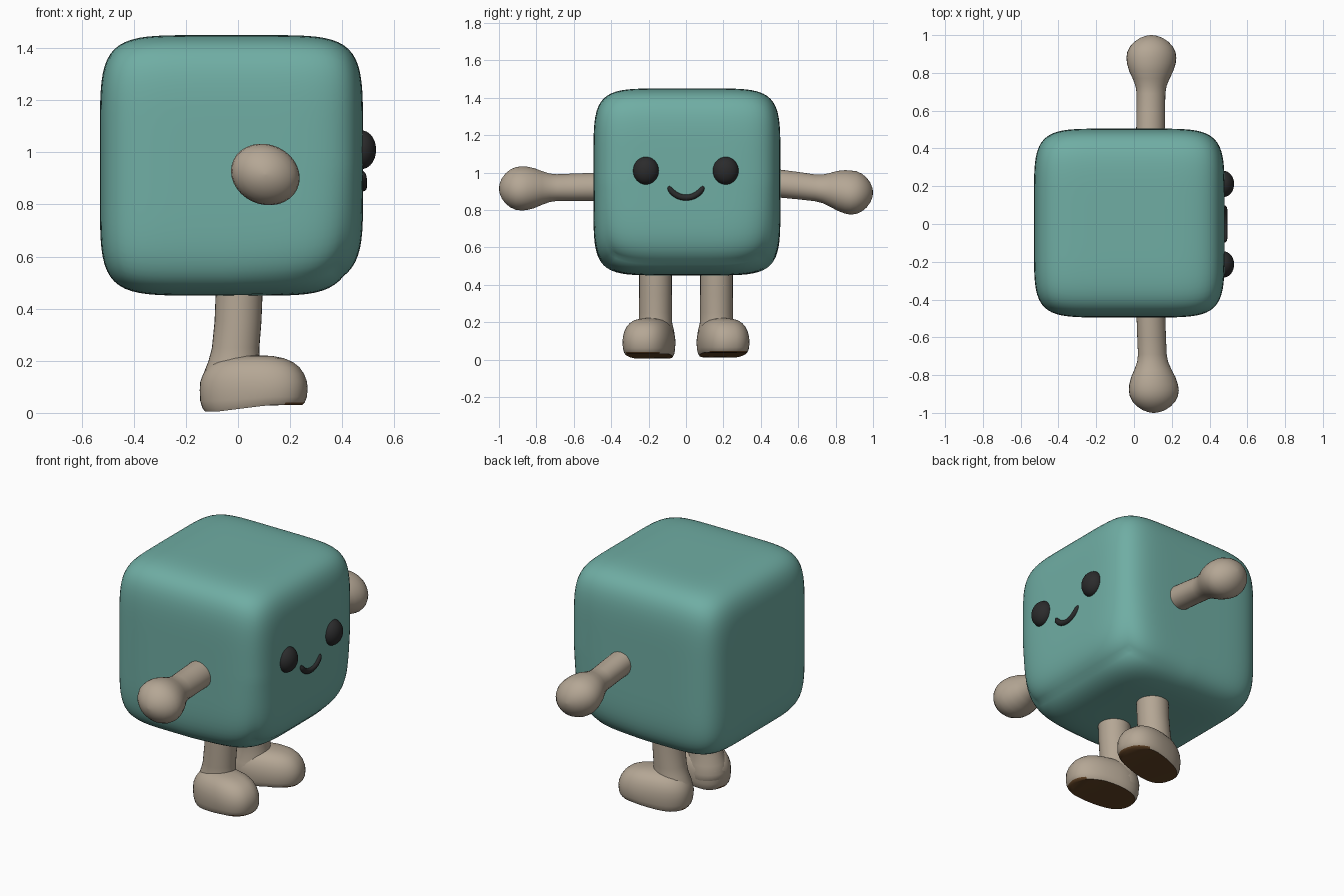
import bpy, bmesh, math
from mathutils import Vector, Matrix

if "Cube" in bpy.data.objects:
    bpy.data.objects.remove(bpy.data.objects["Cube"])


def material(name, rgb):
    m = bpy.data.materials.new(name)
    m.diffuse_color = (*rgb, 1)
    m.use_nodes = True
    m.node_tree.nodes["Principled BSDF"].inputs["Base Color"].default_value = m.diffuse_color
    return m


TEAL = material("teal", (0.16, 0.42, 0.37))
BEIGE = material("beige", (0.46, 0.385, 0.30))
BROWN = material("brown sole", (0.13, 0.06, 0.02))
BLACK = material("black", (0.024, 0.024, 0.025))


def finish(name, bm, mats, angle=50):
    """Turn a bmesh into a smooth shaded object."""
    bmesh.ops.recalc_face_normals(bm, faces=bm.faces[:])
    me = bpy.data.meshes.new(name)
    bm.to_mesh(me)
    bm.free()
    for m in mats:
        me.materials.append(m)
    for p in me.polygons:
        p.use_smooth = True
    me.set_sharp_from_angle(angle=math.radians(angle))
    ob = bpy.data.objects.new(name, me)
    bpy.context.collection.objects.link(ob)
    return ob


def loft(rings):
    """Skin equal-length closed rings of points and cap both ends."""
    bm = bmesh.new()
    rows = [[bm.verts.new(p) for p in r] for r in rings]
    n = len(rows[0])
    for a, b in zip(rows, rows[1:]):
        for i in range(n):
            j = (i + 1) % n
            bm.faces.new((a[i], a[j], b[j], b[i]))
    bm.faces.new(rows[0])
    bm.faces.new(rows[-1])
    return bm


def ellipse(c, u, v, n=32, power=2.0):
    """Ring around c with half-axis vectors u and v; power > 2 squares it off."""
    c, u, v = Vector(c), Vector(u), Vector(v)
    pts = []
    for i in range(n):
        t = 2 * math.pi * i / n
        co, si = math.cos(t), math.sin(t)
        pts.append(c + u * math.copysign(abs(co) ** (2 / power), co)
                   + v * math.copysign(abs(si) ** (2 / power), si))
    return pts


# Body: soft cube, a little rounder along the lower front edge
bm = bmesh.new()
bmesh.ops.create_cube(bm, size=2)
bmesh.ops.subdivide_edges(bm, edges=bm.edges[:], cuts=27, use_grid_fill=True)
for v in bm.verts:
    p = v.co
    n = 6 - 1.7 * max(0, p.x) * max(0, -p.z)
    q = p / sum(abs(c) ** n for c in p) ** (1 / n)
    v.co = (q.x * 0.505 - 0.025, q.y * 0.5 + 0.005, q.z * 0.5 + 0.95)
finish("body", bm, [TEAL])

# Arms: shaft swelling into a round hand
ARM = [(0.42, .076), (0.60, .076), (0.69, .076), (0.73, .082), (0.77, .098),
       (0.81, .117), (0.85, .129), (0.88, .132), (0.91, .128), (0.94, .113),
       (0.965, .09), (0.985, .06), (0.996, .03), (1.0, .004)]
for name, s, z0, z1, x1 in (("left_arm", -1, .925, .915, .105),
                            ("right_arm", 1, .95, .893, .092)):
    rings = []
    for y, r in ARM:
        t = min(1, max(0, (y - 0.45) / 0.43))
        c = (0.087 + (x1 - 0.087) * t, s * y, z0 + (z1 - z0) * t)
        rings.append(ellipse(c, (r, 0, -0.1 * r), (0, 0, r * (1 - 0.11 * t))))
    finish(name, loft(rings), [BEIGE])

# Legs and feet
LEG = [(0.50, .090, .006), (0.35, .090, 0), (0.25, .091, -.009),
       (0.20, .098, -.015), (0.15, .111, -.022), (0.10, .119, -.026),
       (0.07, .117, -.026), (0.045, .105, -.02)]
FOOT = [(0.02, .90), (0.032, .95), (0.055, .99), (0.09, 1.0), (0.12, .99),
        (0.15, .935), (0.175, .85), (0.195, .73), (0.21, .56), (0.218, .36),
        (0.221, .15), (0.2215, .02)]
for side, s, lift in (("left", -1, 0), ("right", 1, .008)):
    rings = [ellipse((x, s * 0.163, z), (r, 0, 0), (0, r * (.97 if z > .2 else .9), 0))
             for z, r, x in LEG]
    finish(side + "_leg", loft(rings), [BEIGE])

    turn = Matrix.Rotation(s * math.radians(13), 3, 'Z')
    rings = []
    for z, k in FOOT:
        ring = ellipse((0.06, s * 0.198, z), turn @ Vector((0.208 * k, 0, 0)),
                       turn @ Vector((0, 0.132 * k, 0)), 40, 2.4)
        low = max(0, 1 - z / 0.12)          # sole dips towards the heel
        for p in ring:
            p.z += low * (0.012 - 0.03 * min(1, max(0, (0.12 - p.x) / 0.2))) + lift * low
        rings.append(ring)
    bm = loft(rings)
    bmesh.ops.recalc_face_normals(bm, faces=bm.faces[:])
    bmesh.ops.triangulate(bm, faces=[f for f in bm.faces if len(f.verts) > 4])
    for f in bm.faces:                      # downward faces are the sole
        f.material_index = int(f.normal.z < -0.6)
    finish(side + "_foot", bm, [BEIGE, BROWN])

# Eyes
for name, y in (("left_eye", -0.214), ("right_eye", 0.212)):
    bm = bmesh.new()
    bmesh.ops.create_uvsphere(bm, u_segments=32, v_segments=20, radius=1)
    for v in bm.verts:
        v.co = (0.475 + v.co.x * 0.055, y + v.co.y * 0.069, 1.01 + v.co.z * 0.074)
    finish(name, bm, [BLACK])

# Mouth: curved tube lying on the face
rings = []
for i in range(25):
    t = -1 + i / 12
    a = t * math.radians(68)
    r = 0.016 * max(0.1, 1 - abs(t) ** 8) ** 0.5
    d = Vector((0, math.sin(a), -math.cos(a)))
    c = Vector((0.479, 0, 0.962)) + Vector((0, d.y * 0.1, d.z * 0.096))
    rings.append(ellipse(c, (r, 0, 0), d * r, 12))
finish("mouth", loft(rings), [BLACK])
